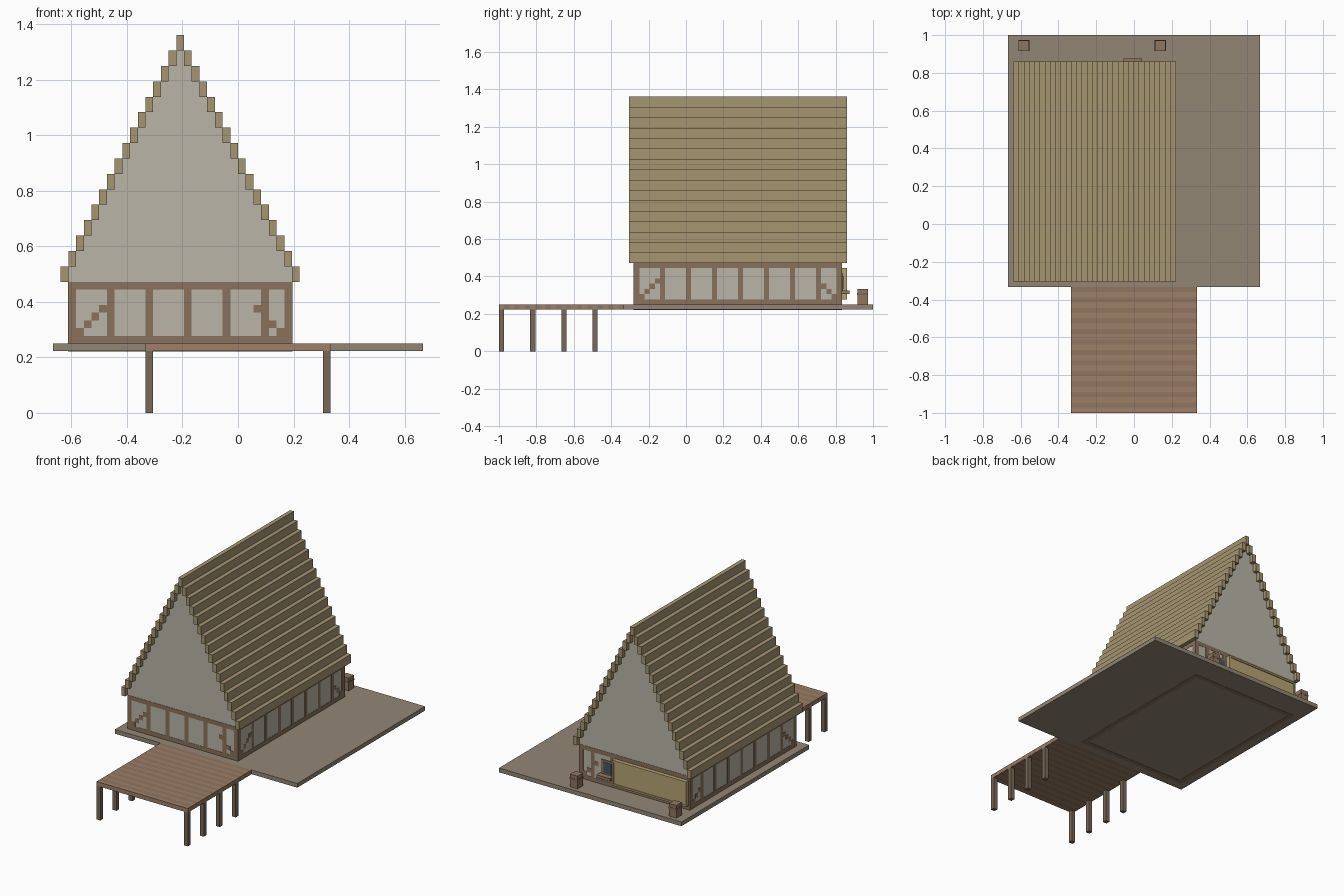
import bpy, bmesh
from mathutils import Vector

if "Cube" in bpy.data.objects:
    bpy.data.objects.remove(bpy.data.objects["Cube"])

U = 1 / 36          # the model sits on a regular block grid
E = 0.06            # how far timbers stand proud, in grid units


def mat(name, r, g, b):
    m = bpy.data.materials.new(name)
    m.diffuse_color = (r, g, b, 1)
    m.use_nodes = True
    m.node_tree.nodes["Principled BSDF"].inputs["Base Color"].default_value = m.diffuse_color
    return m


PLASTER = mat("plaster", .49, .46, .39)
TIMBER = mat("timber", .25, .165, .105)
THATCH = mat("thatch", .38, .30, .165)
STONE = mat("packed_earth", .29, .24, .178)
PLANK = mat("plank_light", .34, .215, .135)
PLANK2 = mat("plank_dark", .28, .18, .115)
LEG = mat("leg_wood", .19, .14, .095)
SIGN = mat("sign_yellow", .46, .37, .17)
GLASS = mat("dark_glass", .07, .09, .12)


def finish(name, bm, *mats):
    bmesh.ops.recalc_face_normals(bm, faces=bm.faces)
    me = bpy.data.meshes.new(name)
    bm.to_mesh(me)
    bm.free()
    for m in mats:
        me.materials.append(m)
    ob = bpy.data.objects.new(name, me)
    bpy.context.collection.objects.link(ob)
    return ob


def add_box(bm, b):
    x0, x1, y0, y1, z0, z1 = [v * U for v in b]
    vs = bmesh.ops.create_cube(bm, size=1)["verts"]
    for v in vs:
        v.co = Vector(((x0 + x1) / 2 + v.co.x * (x1 - x0),
                       (y0 + y1) / 2 + v.co.y * (y1 - y0),
                       (z0 + z1) / 2 + v.co.z * (z1 - z0)))


def boxes(name, blist, m):
    bm = bmesh.new()
    for b in blist:
        add_box(bm, b)
    return finish(name, bm, m)


def ring(z0, z1, g=0):
    # four wall strips around the house footprint, grown by g
    x0, x1, y0, y1 = -22 - g, 7 + g, -10 - g, 30 + g
    t = 1 + 2 * g
    return [(x0, x1, y0, y0 + t, z0, z1), (x0, x1, y1 - t, y1, z0, z1),
            (x0, x0 + t, y0 + t, y1 - t, z0, z1), (x1 - t, x1, y0 + t, y1 - t, z0, z1)]


# ground slab
boxes("ground_slab", [(-24, 24, -12, 36, 8, 9)], STONE)

# striped jetty deck
bm = bmesh.new()
add_box(bm, (-12, 12, -36, -12, 8, 9))
for y in range(-35, -12):
    bmesh.ops.bisect_plane(bm, geom=bm.verts[:] + bm.edges[:] + bm.faces[:],
                           plane_co=(0, y * U, 0), plane_no=(0, 1, 0))
for f in bm.faces:
    f.material_index = int(f.calc_center_median().y / U + 100) % 2
finish("jetty_deck", bm, PLANK, PLANK2)

# jetty legs
boxes("jetty_legs", [(x, x + 1, y, y + 1, 0, 8)
                     for x in (-12, 11) for y in (-36, -30, -24, -18)], LEG)

# plaster walls with timber sill and top plate
boxes("plaster_walls", ring(10, 16), PLASTER)
boxes("timber_sill", ring(8 - E, 10, E), TIMBER)
boxes("timber_top_plate", ring(16, 17, E), TIMBER)

# wall posts and stepped corner braces
fb, sd = [], []
for x in (-22, -17, -12, -7, -2, 3, 6):
    fb.append((x, 1, 10, 16))
for k in range(4):
    fb += [(-21 + k, 1, 10 + k, 11 + k), (2 + k, 1, 13 - k, 14 - k)]
for y in (-10, -5, 0, 5, 10, 15, 20, 25, 29):
    sd.append((y, 1, 10, 16))
for k in range(4):
    sd += [(-9 + k, 1, 10 + k, 11 + k), (25 + k, 1, 13 - k, 14 - k)]
frame = []
for a, w, z0, z1 in fb:
    for y in (-10, 29):
        frame.append((a - E if a == -22 else a, a + w + (E if a == 6 else 0),
                      y - E, y + 1 + E, z0, z1))
for a, w, z0, z1 in sd:
    for x in (-22, 6):
        frame.append((x - E, x + 1 + E, a, a + w, z0, z1))
boxes("timber_frame", frame, TIMBER)

# stepped gable walls that fill the roof ends
right = [p for k in range(15) for p in ((7 - k, 17 + 2 * k), (7 - k, 19 + 2 * k))]
outline = right + [(-15 - x, z) for x, z in reversed(right)]
for name, y in (("front_gable", -10), ("back_gable", 29)):
    bm = bmesh.new()
    face = bm.faces.new([bm.verts.new((x * U, y * U, z * U)) for x, z in outline])
    ext = bmesh.ops.extrude_face_region(bm, geom=[face])
    for v in ext["geom"]:
        if isinstance(v, bmesh.types.BMVert):
            v.co.y += U
    finish(name, bm, PLASTER)

# stepped roof boards, mirrored about the ridge
roof = [(-8, -7, -11, 31, 47, 49)]
for k in range(15):
    z = 17 + 2 * k
    roof += [(7 - k, 8 - k, -11, 31, z, z + 2), (-23 + k, -22 + k, -11, 31, z, z + 2)]
boxes("roof_boards", roof, THATCH)

# blank sign board with raised rim on the back wall
x0, x1, z0, z1 = -21.7, -2.2, 10, 16
boxes("sign_board", [(x0, x1, 30, 30.8, z0, z1)], SIGN)
boxes("sign_rim", [(x0, x1, 30, 31, z0, z0 + .4), (x0, x1, 30, 31, z1 - .4, z1),
                   (x0, x0 + .4, 30, 31, z0 + .4, z1 - .4),
                   (x1 - .4, x1, 30, 31, z0 + .4, z1 - .4)], SIGN)

# serving hatch and ledge beside the sign
boxes("hatch_frame", [(-2, 1.2, 29.8, 30.2, 11.5, 15)], TIMBER)
boxes("hatch_glass", [(-1.5, .5, 29.8, 30.3, 12, 14.5)], GLASS)
boxes("hatch_ledge", [(-2, 1.5, 30, 31.5, 11, 11.7)], PLANK2)

# stools behind the house
boxes("stools", [(x, x + 2, 33, 35, 9, 12) for x in (-22, 4)], PLANK2)
boxes("stool_bands", [(x - E, x + 2 + E, 33 - E, 35 + E, 10.8, 11.2)
                      for x in (-22, 4)], LEG)
